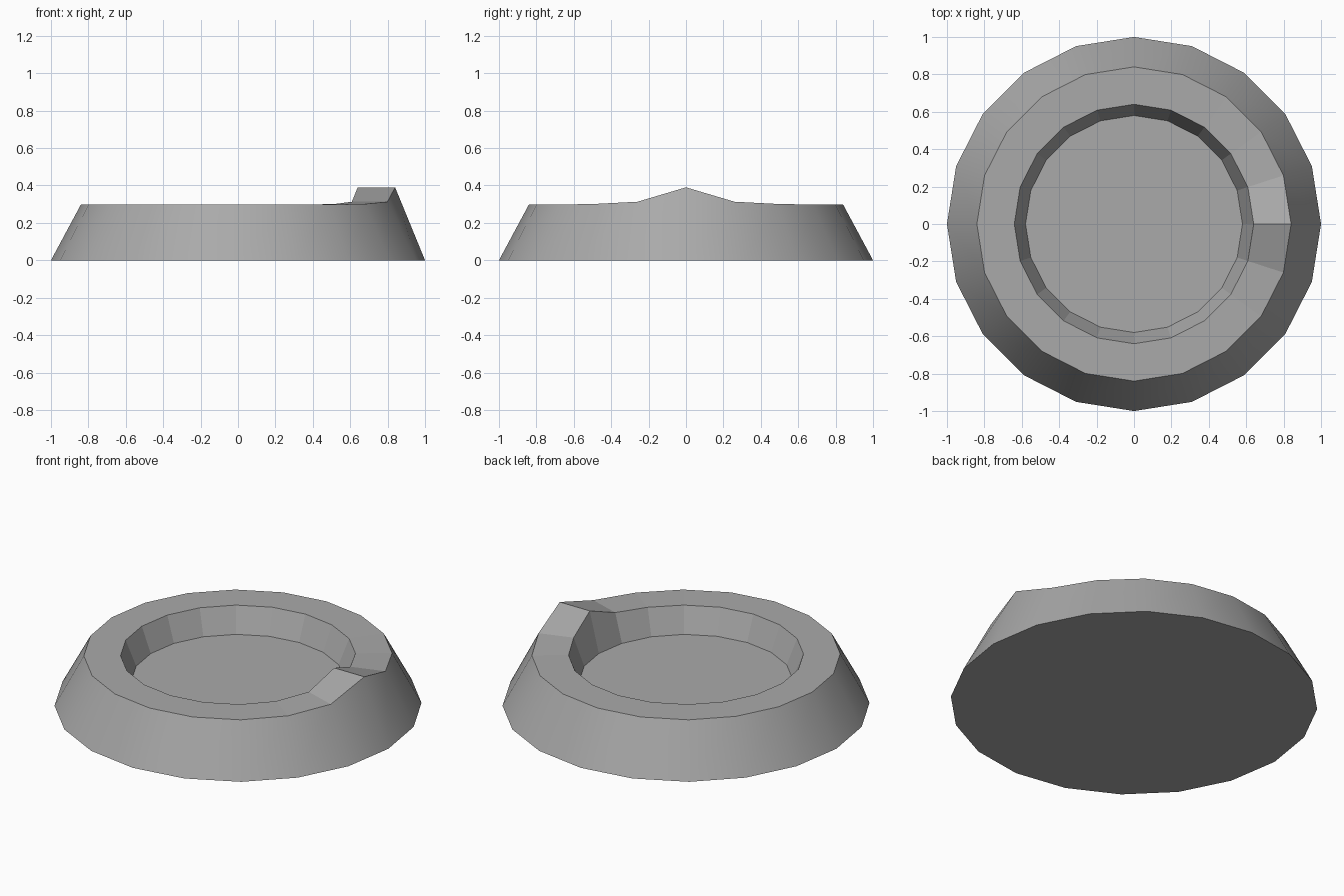
import bpy, bmesh
from math import cos, sin, tau

cube = bpy.data.objects.get("Cube")
if cube:
    bpy.data.objects.remove(cube, do_unlink=True)

SIDES = 20
# Lathe profile: radius, height, and whether the height follows the pointer bump
PROFILE = [(1.0, 0.0, False), (0.84, 0.298, True), (0.64, 0.298, True), (0.58, 0.15, False)]
BUMP = {0: 0.092, 1: 0.015, SIDES - 1: 0.015, 2: 0.003, SIDES - 2: 0.003}

material = bpy.data.materials.new("plain grey")
material.use_nodes = True
grey = (0.4, 0.4, 0.4, 1.0)
material.diffuse_color = grey
material.node_tree.nodes["Principled BSDF"].inputs["Base Color"].default_value = grey

bm = bmesh.new()


def ring(radius, height, bumped):
    verts = []
    for i in range(SIDES):
        a = tau * i / SIDES
        z = height + (BUMP.get(i, 0) if bumped else 0)
        verts.append(bm.verts.new((radius * cos(a), radius * sin(a), z)))
    return verts


# Outer wall, rim with raised pointer, and recess wall
rings = [ring(*p) for p in PROFILE]
for band, (low, high) in enumerate(zip(rings, rings[1:])):
    for i in range(SIDES):
        j = (i + 1) % SIDES
        face = bm.faces.new((low[i], low[j], high[j], high[i]))
        face.smooth = band == 0  # only the outer wall is rounded

# Recess floor and underside
bm.faces.new(rings[-1])
bm.faces.new(rings[0][::-1])

# Keep the borders of the rounded wall crisp
for edge in bm.edges:
    edge.smooth = all(f.smooth for f in edge.link_faces)

bmesh.ops.recalc_face_normals(bm, faces=bm.faces)
mesh = bpy.data.meshes.new("dial_base")
bm.to_mesh(mesh)
bm.free()
mesh.materials.append(material)
bpy.context.collection.objects.link(bpy.data.objects.new("dial_base", mesh))
